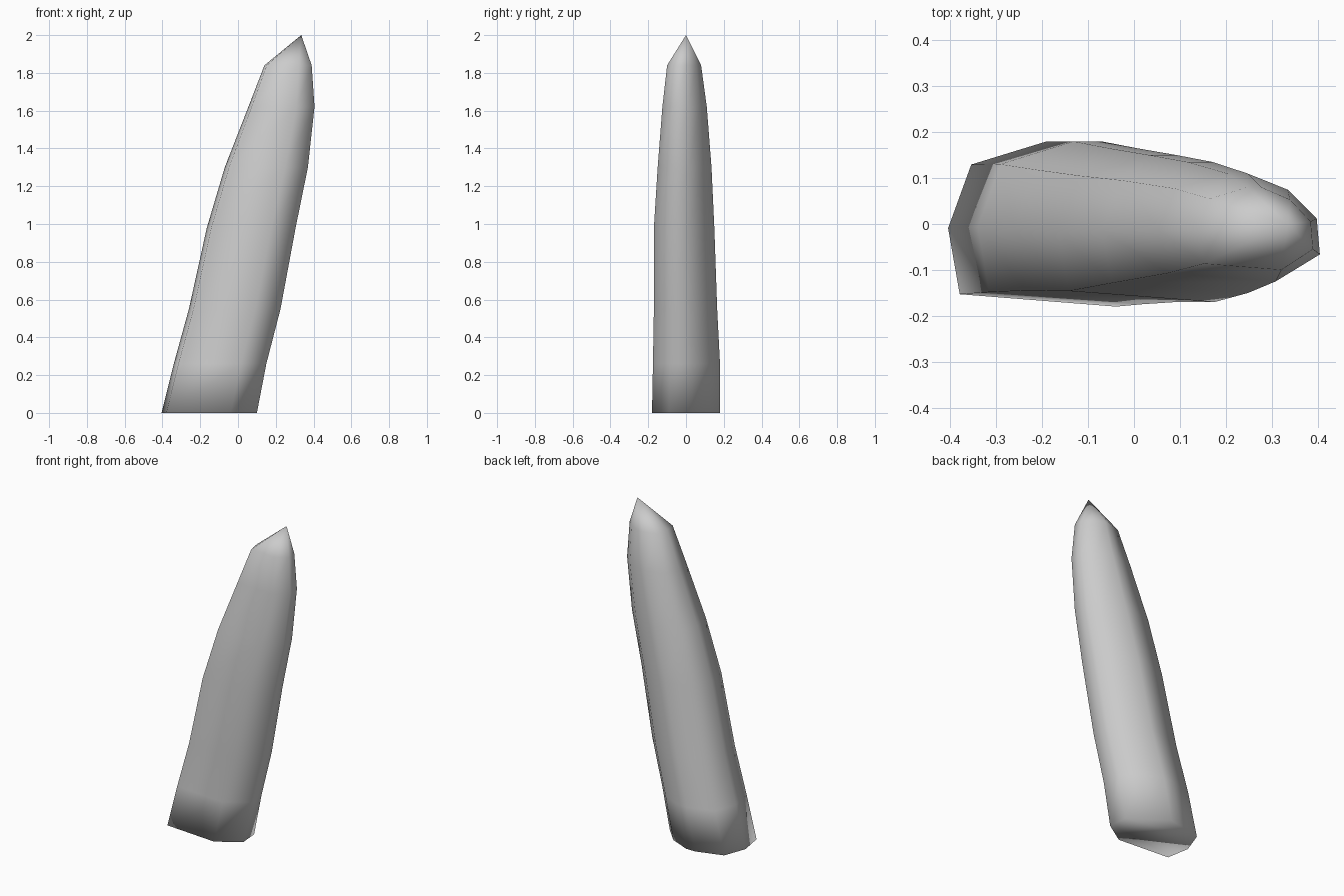
import bpy
import bmesh

cube = bpy.data.objects.get("Cube")
if cube:
    bpy.data.objects.remove(cube, do_unlink=True)

# Grey stone colour
stone = bpy.data.materials.new("stone_grey")
stone.use_nodes = True
colour = (0.6, 0.6, 0.6, 1.0)
stone.diffuse_color = colour
stone.node_tree.nodes["Principled BSDF"].inputs["Base Color"].default_value = colour

# Rough cross-section, scaled to fit each level
section = [(-1, -0.05), (-0.9, -0.85), (0.45, -1), (1, -0.5), (0.96, 0.17),
           (0.6, 0.7), (0.1, 1), (-0.15, 1), (-0.8, 0.72)]

# Each level: height, left x, right x, front y, back y
levels = [
    (0.0, -0.405, 0.10, -0.18, 0.18),
    (0.26, -0.34, 0.15, -0.175, 0.18),
    (0.55, -0.26, 0.225, -0.17, 0.165),
    (0.98, -0.165, 0.305, -0.17, 0.15),
    (1.3, -0.07, 0.37, -0.15, 0.135),
    (1.62, 0.055, 0.405, -0.125, 0.11),
    (1.84, 0.14, 0.39, -0.10, 0.08),
]

# Leaning standing stone: stacked rings, a pointed tip and a closed base
bm = bmesh.new()
rings = []
for z, left, right, front, back in levels:
    ring = []
    for u, v in section:
        x = (left + right) / 2 + u * (right - left) / 2
        y = (front + back) / 2 + v * (back - front) / 2
        ring.append(bm.verts.new((x, y, z)))
    rings.append(ring)

count = len(section)
tip = bm.verts.new((0.335, 0, 2))
for i in range(count):
    j = (i + 1) % count
    for low, high in zip(rings, rings[1:]):
        bm.faces.new((low[i], low[j], high[j], high[i]))
    bm.faces.new((rings[-1][i], rings[-1][j], tip))
bm.faces.new(rings[0])
bmesh.ops.recalc_face_normals(bm, faces=bm.faces[:])
for face in bm.faces:
    face.smooth = True

mesh = bpy.data.meshes.new("standing_stone")
bm.to_mesh(mesh)
bm.free()
mesh.materials.append(stone)
bpy.context.collection.objects.link(bpy.data.objects.new("standing_stone", mesh))
